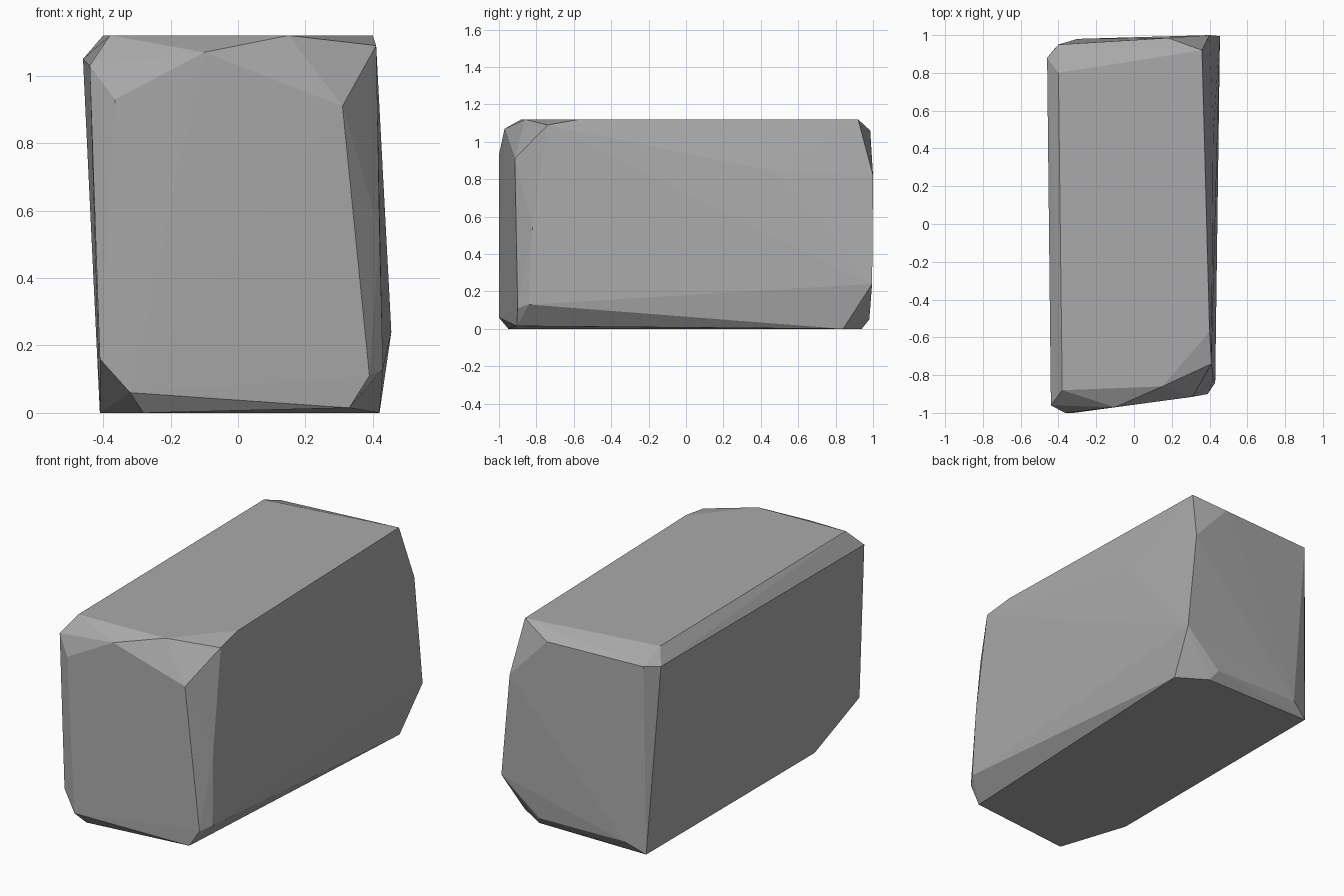
import bpy
import bmesh

# Remove the default cube only
cube = bpy.data.objects.get("Cube")
if cube:
    bpy.data.objects.remove(cube, do_unlink=True)


def make_material(name, colour):
    material = bpy.data.materials.new(name)
    material.use_nodes = True
    material.diffuse_color = colour
    shader = next(n for n in material.node_tree.nodes if n.type == "BSDF_PRINCIPLED")
    shader.inputs["Base Color"].default_value = colour
    return material


def outline(points, height):
    """Lift a flat outline to one height."""
    return [(x, y, height) for x, y in points]


def hull_object(name, points, material):
    """Wrap a flat-shaded convex stone around its chamfer corners."""
    bm = bmesh.new()
    for point in points:
        bm.verts.new(point)
    hull = bmesh.ops.convex_hull(bm, input=bm.verts[:])
    # Drop corners that fall inside the stone
    spare = {v for v in hull["geom_interior"] + hull["geom_unused"]
             if isinstance(v, bmesh.types.BMVert) and v.is_valid}
    bmesh.ops.delete(bm, geom=list(spare), context="VERTS")
    bmesh.ops.recalc_face_normals(bm, faces=bm.faces[:])
    for face in bm.faces:
        face.smooth = False

    mesh = bpy.data.meshes.new(name)
    bm.to_mesh(mesh)
    bm.free()
    mesh.materials.append(material)
    stone = bpy.data.objects.new(name, mesh)
    bpy.context.collection.objects.link(stone)
    return stone


# Flat top and base of the block
top = outline([(-.4, .8), (.36, .92), (.4, -.57), (.15, -.86), (-.38, -.88)], 1.12)
base = outline([(-.41, .94), (.26, .94), (.42, .84), (-.41, -.56), (-.28, -.95)], 0)

# Chipped corners of the front end
front_upper = [(-.44, -.96, 1.03), (-.365, -1, .93), (-.1, -.97, 1.07),
               (.31, -.915, .91), (.34, -.87, .92), (.41, -.74, 1.09)]
front_lower = [(-.41, -.96, .16), (-.32, -1, .06), (.33, -.905, .015),
               (.39, -.9, .11), (.43, -.84, .13)]

# Chipped corners of the back end
back_upper = [(-.46, .88, 1.05), (-.4, .95, 1.06), (.18, .985, 1.06), (.4, 1, .82)]
back_lower = [(-.3, .98, .06), (.23, .98, .05), (.455, .995, .24)]

# Shallow ridge along the long side
side_ridge = [(.42, -.82, .54), (.42, .48, .84)]

stone_grey = make_material("stone grey", (.4, .4, .4, 1))
hull_object("boulder",
            top + base + front_upper + front_lower + back_upper + back_lower + side_ridge,
            stone_grey)
